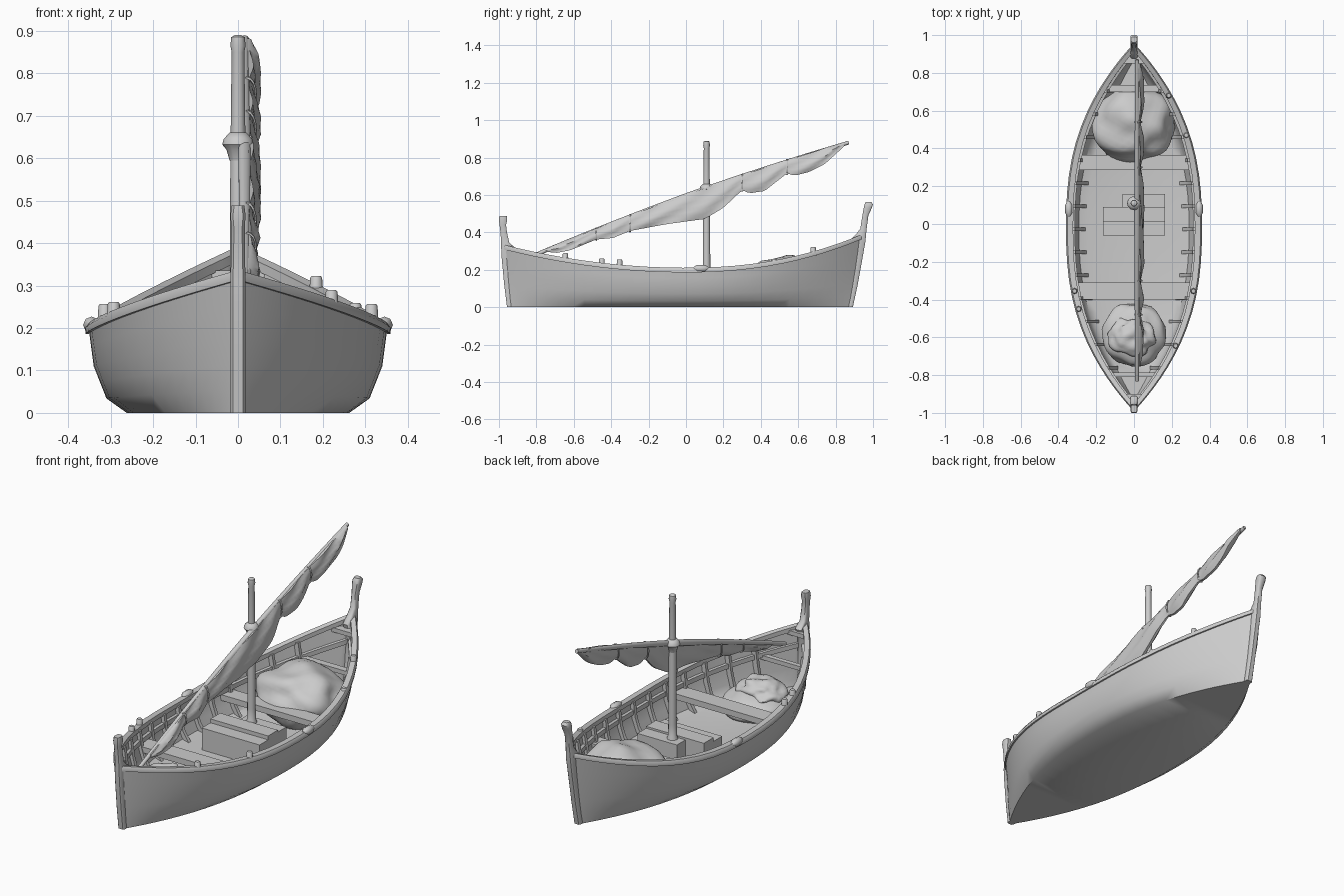
import bpy, bmesh, math
from mathutils import Vector, noise

if "Cube" in bpy.data.objects:
    bpy.data.objects.remove(bpy.data.objects["Cube"])


def loft(name, rings):
    """Closed skin through equal-sized rings, capped at both ends."""
    bm = bmesh.new()
    vs = [[bm.verts.new(p) for p in r] for r in rings]
    n = len(rings[0])
    for a, b in zip(vs, vs[1:]):
        for i in range(n):
            j = (i + 1) % n
            bm.faces.new((a[i], a[j], b[j], b[i]))
    bm.faces.new(vs[0])
    bm.faces.new(vs[-1])
    bmesh.ops.recalc_face_normals(bm, faces=bm.faces)
    me = bpy.data.meshes.new(name)
    bm.to_mesh(me)
    bm.free()
    ob = bpy.data.objects.new(name, me)
    bpy.context.collection.objects.link(ob)
    return ob


def tube(name, pts, radii, sides=10):
    """Round bar through points with a radius at each."""
    rings = []
    pts = [Vector(p) for p in pts]
    for i, p in enumerate(pts):
        d = (pts[min(i + 1, len(pts) - 1)] - pts[max(i - 1, 0)]).normalized()
        u = d.cross(Vector((1, 0, 0))).normalized()
        v = d.cross(u)
        rings.append([p + radii[i] * (u * math.cos(k * math.tau / sides) + v * math.sin(k * math.tau / sides))
                      for k in range(sides)])
    return loft(name, rings)


def box(name, x0, x1, y0, y1, z0, z1):
    return loft(name, [[(x0, y, z0), (x1, y, z0), (x1, y, z1), (x0, y, z1)] for y in (y0, y1)])


def interp(table, x):
    for (a, p), (b, q) in zip(table, table[1:]):
        if x <= b:
            return p + (q - p) * max(0, (x - a) / (b - a))
    return table[-1][1]


# Hull shape functions
SECTION = [(0, .262), (.17, .31), (.55, .34), (1, .352)]


def sheer(y):
    return .2 + (.122 * (-y / .97) ** 2 if y < 0 else .178 * (y / .94) ** 2.2)


def hull_point(t, s):
    y0, y1 = -.95 - .025 * s, .885 + .055 * s
    y = y0 + (y1 - y0) * (t + 1) / 2
    w = .008 + (interp(SECTION, s) - .008) * (1 - abs(t) ** (2.25 + .25 * s))
    return w, y, s * sheer(y)


def half_width(y, z):
    s = min(1, z / sheer(y))
    y0, y1 = -.95 - .025 * s, .885 + .055 * s
    t = max(-1, min(1, 2 * (y - y0) / (y1 - y0) - 1))
    return hull_point(t, s)[0]


# Hull shell
stations = [math.sin(math.pi / 2 * (i / 16 - 1)) for i in range(33)]
levels = [0, .17, .36, .55, .78, 1]
rings = []
for t in stations:
    outer = [hull_point(t, s) for s in levels]
    inner = [(max(w - .018, .003), y, max(z, .022)) for w, y, z in outer]
    rings.append([(-w, y, z) for w, y, z in outer[::-1]] + outer + inner[::-1]
                 + [(-w, y, z) for w, y, z in inner])
loft("hull", rings)

# Gunwale rails and inner stringers
for side, label in ((-1, "left"), (1, "right")):
    rail, stringer = [], []
    for t in stations:
        w, y, z = hull_point(t, 1)
        o, i = w + .007, max(w - .03, .001)
        rail.append([(side * o, y, z - .014), (side * (o + .001), y, z), (side * (o - .007), y, z + .011),
                     (side * i, y, z + .011), (side * i, y, z - .012)])
        w, y, z = hull_point(t, .72)
        o, i = max(w - .012, .002), max(w - .032, .001)
        stringer.append([(side * o, y, z - .012), (side * o, y, z + .012),
                         (side * i, y, z + .012), (side * i, y, z - .012)])
    loft(label + "_rail", rail)
    loft(label + "_stringer", stringer)
    # Oar pad amidships
    tube(label + "_oar_pad", [(side * .345, y, .207) for y in (.04, .06, .1, .12)], [.008, .02, .02, .008], 8)
    # Ribs
    for k in range(13):
        y = -.76 + k * .122
        h = sheer(y)
        rib = []
        for z in (.02, h * .35, h * .6, h - .005):
            w = half_width(y, z) - .012
            rib.append([(side * w, y - .009, z), (side * w, y + .009, z),
                        (side * (w - .026), y + .009, z), (side * (w - .026), y - .009, z)])
        loft(label + "_rib", rib)


# Stem posts with knees: (outer y, inner y, z, half width), octagonal section
def post(name, rows):
    rings = []
    for a, b, z, w in rows:
        c = .007 if b > a else -.007
        rings.append([(-w + .006, a, z), (w - .006, a, z), (w, a + c, z), (w, b - c, z),
                      (w - .006, b, z), (-w + .006, b, z), (-w, b - c, z), (-w, a + c, z)])
    loft(name, rings)


post("bow_post", [(-.957, -.925, 0, .018), (-.972, -.93, .12, .018), (-.985, -.93, .26, .018),
                  (-.988, -.91, .315, .018), (-.988, -.945, .345, .017), (-.992, -.957, .40, .016),
                  (-.997, -.962, .44, .016), (-1.0, -.956, .465, .018), (-.998, -.958, .488, .015)])
post("stern_post", [(.892, .86, 0, .018), (.918, .88, .12, .017), (.945, .90, .27, .017),
                    (.96, .875, .355, .018), (.962, .905, .385, .017), (.966, .932, .42, .016),
                    (.975, .943, .49, .016), (.993, .95, .53, .019), (1.0, .954, .55, .019),
                    (.99, .962, .563, .015)])


# Benches fitted to the hull sides
def bench(name, y0, y1, z, h=.022):
    loft(name, [[(-w, y, z - h), (w, y, z - h), (w, y, z), (-w, y, z)]
                for y in (y0, y1) for w in [half_width(y, z) - .012]])


bench("stern_bench", .70, .735, .215)
bench("aft_bench", .285, .365, .14, .03)
bench("fore_bench", -.40, -.31, .14, .03)
bench("bow_bench", -.81, -.785, .2)
bench("bow_breasthook", -.955, -.90, .305)
bench("stern_breasthook", .85, .925, .335)

# Stepped mast box
box("mast_box", -.165, .165, -.06, .09, .02, .135)
box("mast_box_back", -.06, .165, .09, .16, .02, .145)
box("mast_box_lid", -.165, .165, .01, .09, .135, .155)

# Mast with collar
tube("mast", [(0, .11, z) for z in (.02, .15, .16, .22, .6, .85, .865, .885, .89)],
     [.028, .026, .021, .02, .018, .015, .018, .016, .008], 12)
tube("mast_collar", [(0, .11, z) for z in (.595, .62, .632, .645, .66)], [.02, .027, .037, .034, .02], 12)


# Slanted yard
def yard_z(y):
    return .27 + .359 * (y + .83) + .025 * (1 - ((y - .02) / .85) ** 2)


YX = .016
ys = [-.83 + 1.7 * i / 16 for i in range(17)]
tube("yard", [(YX, y, yard_z(y)) for y in ys], [.010 + .006 * (1 - abs(i / 8 - 1)) for i in range(17)])

# Furled sail hanging in scallops below the yard
DEPTH = [(-.75, .015), (-.69, .045), (-.62, .06), (-.48, .058), (-.39, .085), (-.3, .082), (-.1, .12), (.1, .165),
         (.2, .14), (.3, .08), (.34, .11), (.42, .125), (.54, .07), (.58, .095), (.66, .1), (.74, .085), (.85, .018)]
TIES = (-.48, -.3, .3, .54)
rings = []
for i in range(81):
    y = -.75 + 1.6 * i / 80
    d, top = interp(DEPTH, y), yard_z(y) + .008
    puff = min(1, .35 + min(abs(y - t) for t in TIES) * 8) * min(1, d / .06)
    ring = []
    for sgn in (1, -1):
        for k in range(7):
            f = k / 6 if sgn > 0 else 1 - k / 6
            bulge = math.sin(math.pi * (.12 + .82 * f))
            fold = .005 * math.sin(9 * f + 22 * y)
            mid = YX + .006 + .016 * f * puff + fold * puff
            ring.append((mid + sgn * (.004 + .015 * puff * bulge), y, top - d * f))
    rings.append(ring)
loft("furled_sail", rings)

# Sail ties
for y in TIES:
    d = interp(DEPTH, y)
    c = Vector((YX + .007, y, yard_z(y) - d / 2 + .008))
    bpy.ops.mesh.primitive_torus_add(major_radius=1, minor_radius=.13, major_segments=16,
                                     minor_segments=6, location=c, rotation=(0, math.pi / 2, math.pi / 2))
    tie = bpy.context.object
    tie.name = "sail_tie"
    tie.scale = (d / 2 + .003, .019, .045)


# Cargo bundles: lumpy squashed spheres kept inside the hull
def bundle(name, loc, size, lump):
    bpy.ops.mesh.primitive_ico_sphere_add(subdivisions=4, radius=1)
    ob = bpy.context.object
    ob.name = name
    for v in ob.data.vertices:
        p = v.co * (1 + lump * noise.noise(v.co * 1.9 + Vector(loc) * 5))
        p = Vector([p[i] * size[i] + loc[i] for i in range(3)])
        p.z = max(p.z, .02)
        w = half_width(p.y, p.z) - .014
        p.x = max(-w, min(w, p.x))
        v.co = p


bundle("large_sack", (-.005, .53, .12), (.215, .2, .15), .16)
bundle("net_pile", (0, -.585, .06), (.165, .165, .085), .12)
bundle("net_pile_top", (-.01, -.6, .12), (.115, .095, .07), .35)

# Thole pins standing on the rails
for side, y, h in ((1, -.645, .035), (-1, -.45, .035), (1, -.355, .04), (1, .68, .035),
                   (-1, -.355, .04), (1, .47, .02)):
    z = sheer(y)
    x = side * (half_width(y, z) - .012)
    tube("thole_pin", [(x, y, z - .01), (x, y, z + h - .004), (x, y, z + h)], [.017, .014, .011], 8)

# Shading
bpy.ops.object.select_all(action='SELECT')
bpy.context.view_layer.objects.active = bpy.data.objects["hull"]
bpy.ops.object.shade_smooth_by_angle(angle=math.radians(48))
